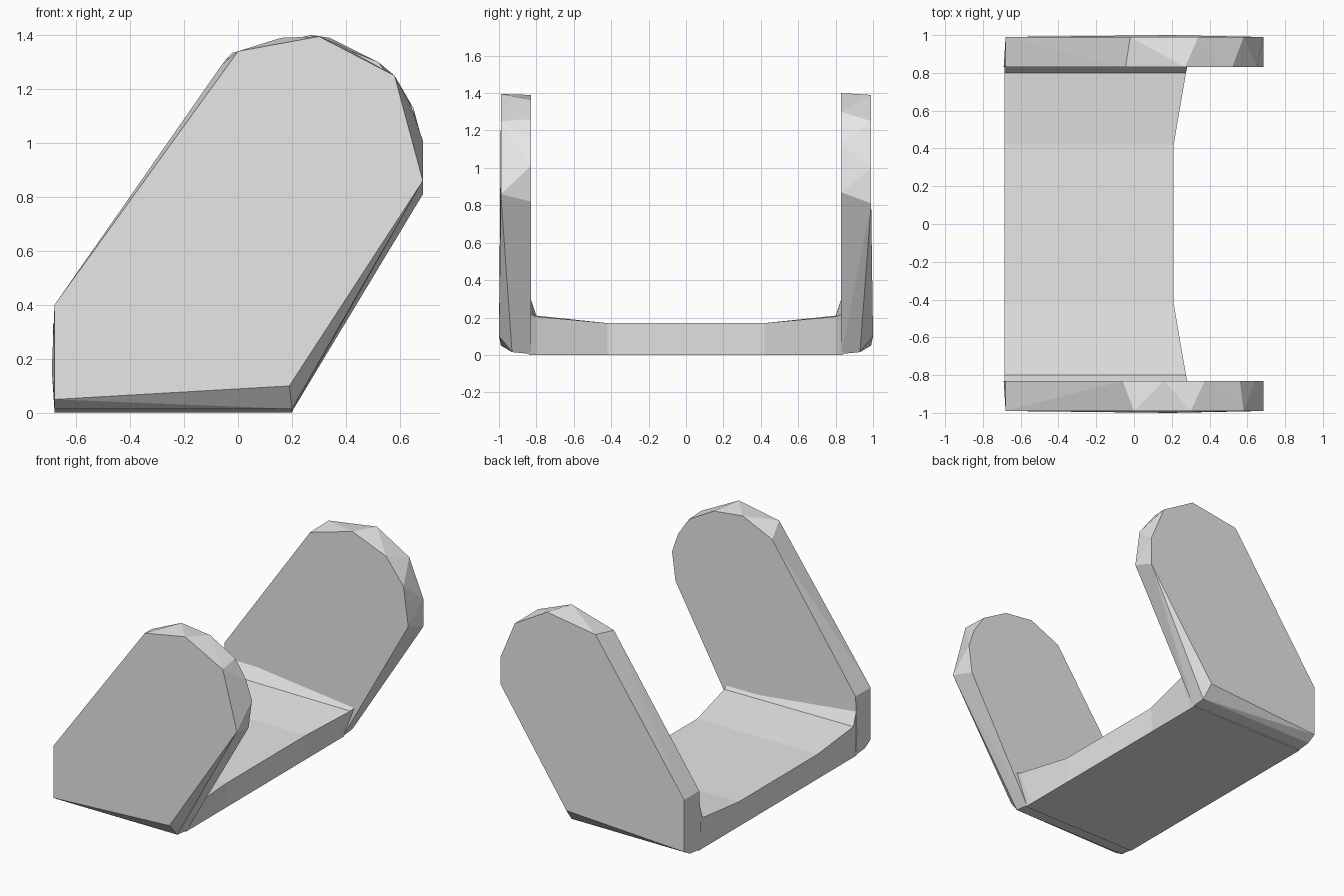
import bpy
import bmesh

# Remove only the default cube
default_cube = bpy.data.objects.get("Cube")
if default_cube:
    bpy.data.objects.remove(default_cube, do_unlink=True)

# Single plain grey finish
grey = bpy.data.materials.new("plain_grey")
grey.use_nodes = True
grey.diffuse_color = (0.8, 0.8, 0.8, 1)
shader = next(n for n in grey.node_tree.nodes if n.type == "BSDF_PRINCIPLED")
shader.inputs["Base Color"].default_value = grey.diffuse_color


def finish(bm, name):
    """Clean the mesh, keep it faceted and add it to the scene."""
    bmesh.ops.dissolve_limit(bm, angle_limit=0.03, verts=bm.verts[:], edges=bm.edges[:])
    bmesh.ops.recalc_face_normals(bm, faces=bm.faces[:])
    mesh = bpy.data.meshes.new(name)
    bm.to_mesh(mesh)
    bm.free()
    mesh.materials.append(grey)
    part = bpy.data.objects.new(name, mesh)
    bpy.context.collection.objects.link(part)
    return part


def side_plate(name, side, outer_arc, inner_arc):
    """Convex leaning plate; side is -1 for the front and 1 for the back."""
    outer = [(-0.68, 0.05), (0.19, 0.10), (-0.68, 0.40)] + outer_arc
    inner = [(-0.68, 0.40), (-0.69, 0.16), (0.28, 0.19)] + inner_arc
    points = [(x, side * 0.99, z) for x, z in outer]
    points += [(x, side * 0.83, z) for x, z in inner]
    # Lower bevel running from the plate into the underside
    points += [(0.2, side * 0.93, 0.015), (-0.68, side * 0.93, 0.015)]
    points += [(x, side * 0.83, 0.005) for x in (-0.68, 0.2)]
    # Lowest outer corner reaches the full width
    points.append((0.19, side, 0.10))
    bm = bmesh.new()
    for point in points:
        bm.verts.new(point)
    hull = bmesh.ops.convex_hull(bm, input=bm.verts[:])
    loose = {v for v in hull["geom_interior"] + hull["geom_unused"]
             if isinstance(v, bmesh.types.BMVert)}
    bmesh.ops.delete(bm, geom=list(loose), context="VERTS")
    return finish(bm, name)


def floor_section(bm, y, edge_x, rear_z, edge_z):
    """Four corners of the floor at one station across the width."""
    corners = [(-0.68, 0), (edge_x - 0.08 * (edge_x > 0.22), 0),
               (edge_x, edge_z), (-0.685, rear_z)]
    corners[1] = (0.2, 0)
    return [bm.verts.new((x, y, z)) for x, z in corners]


# Front and back plates with rounded, leaning tops
side_plate("front_plate", -1,
           [(0.685, 0.86), (0.58, 1.25), (0.30, 1.395), (0, 1.34)],
           [(0.66, 0.82), (0.685, 1.01), (0.64, 1.14), (0.56, 1.26),
            (0.375, 1.365), (0.16, 1.39), (-0.06, 1.29)])
side_plate("back_plate", 1,
           [(0.685, 0.81), (0.685, 1.0), (0.58, 1.25), (0.34, 1.39), (-0.02, 1.335)],
           [(0.685, 0.87), (0.65, 1.13), (0.52, 1.30), (0.27, 1.40), (-0.045, 1.31)])

# Floor joining the plates, thinner and narrower in the middle
floor = bmesh.new()
stations = [(0.84, 0.285, 0.33, 0.22), (0.80, 0.275, 0.21, 0.205), (0.42, 0.21, 0.17, 0.17)]
sections = [floor_section(floor, -y, *rest) for y, *rest in stations]
sections += [floor_section(floor, y, *rest) for y, *rest in reversed(stations)]
for first, second in zip(sections, sections[1:]):
    for i in range(len(first)):
        j = (i + 1) % len(first)
        floor.faces.new((first[i], first[j], second[j], second[i]))
floor.faces.new(sections[0])
floor.faces.new(sections[-1])
finish(floor, "floor")
